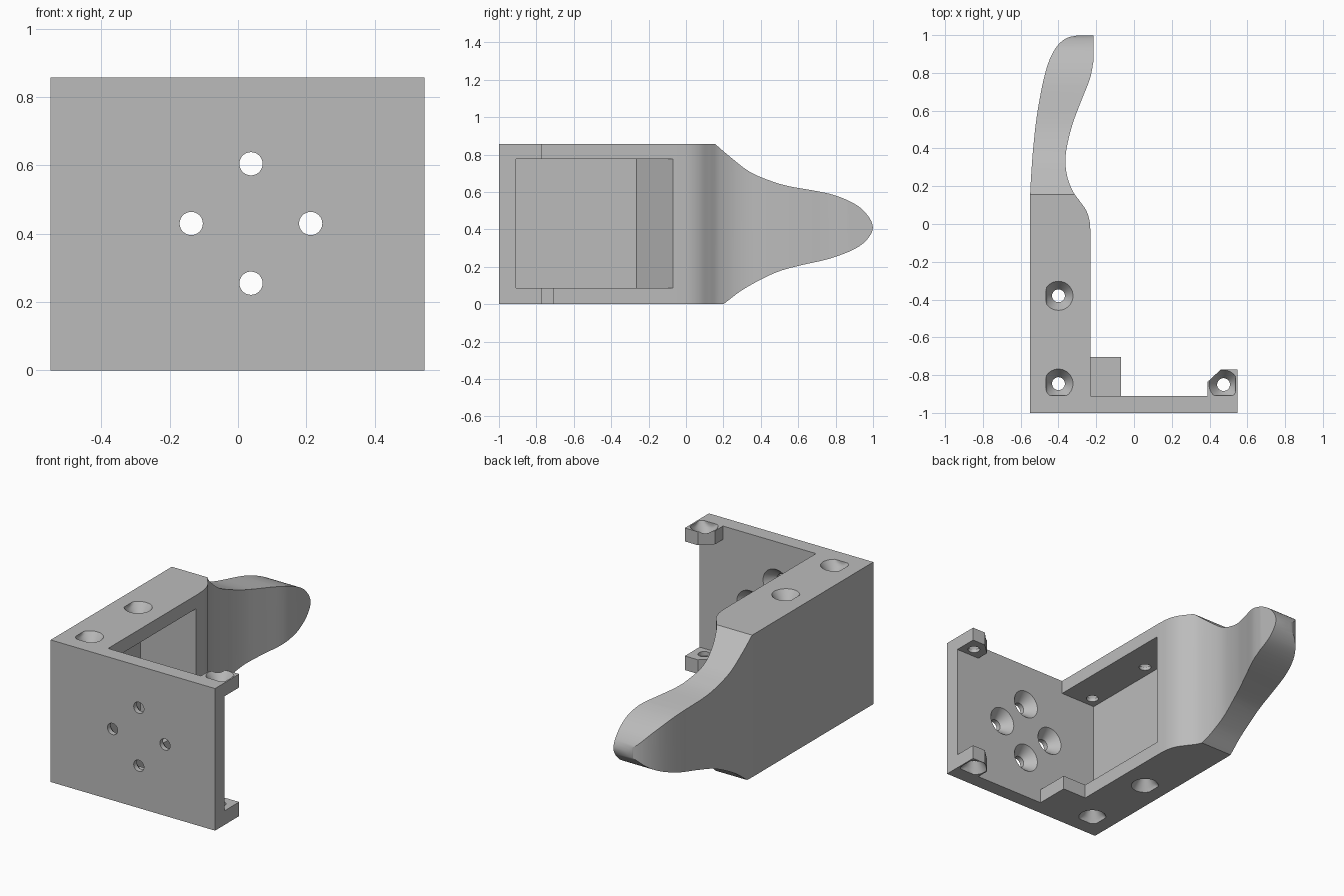
import bpy, bmesh, math
from mathutils import Vector

if "Cube" in bpy.data.objects:
    bpy.data.objects.remove(bpy.data.objects["Cube"], do_unlink=True)

H = 0.857            # overall height
FLANGE = 0.085       # flange and lug thickness

grey = bpy.data.materials.new("plain grey")
grey.use_nodes = True
grey.diffuse_color = (0.5, 0.5, 0.5, 1)
grey.node_tree.nodes["Principled BSDF"].inputs["Base Color"].default_value = (0.5, 0.5, 0.5, 1)


def spline(pts, steps=6):
    """Smooth curve through 2D points."""
    p = [Vector(q) for q in pts]
    p = [2 * p[0] - p[1]] + p + [2 * p[-1] - p[-2]]
    out = []
    for i in range(1, len(p) - 2):
        a, b, c, d = p[i - 1:i + 3]
        for s in range(steps):
            t = s / steps
            out.append(0.5 * (2 * b + (c - a) * t + (2 * a - 5 * b + 4 * c - d) * t * t
                              + (3 * b - a - 3 * c + d) * t ** 3))
    return [tuple(q) for q in out] + [tuple(pts[-1])]


def to_object(name, bm):
    bmesh.ops.recalc_face_normals(bm, faces=bm.faces)
    me = bpy.data.meshes.new(name)
    bm.to_mesh(me)
    bm.free()
    me.materials.append(grey)
    ob = bpy.data.objects.new(name, me)
    bpy.context.collection.objects.link(ob)
    return ob


def prism(name, outline, lo, hi, axis="z"):
    """Extrude an outline along z (points are x, y) or along x (points are y, z)."""
    bm = bmesh.new()
    put = (lambda p, h: (p[0], p[1], h)) if axis == "z" else (lambda p, h: (h, p[0], p[1]))
    face = bm.faces.new([bm.verts.new(put(p, lo)) for p in outline])
    ext = bmesh.ops.extrude_face_region(bm, geom=[face])
    step = Vector(put((0, 0), hi - lo))
    bmesh.ops.translate(bm, vec=step, verts=[v for v in ext["geom"] if isinstance(v, bmesh.types.BMVert)])
    return to_object(name, bm)


def lathe(bm, rings, place, n=40):
    """Closed turned solid from (depth, radius) rings; place maps (u, v, depth) to space."""
    loops = [[bm.verts.new(place(r * math.cos(2 * math.pi * k / n), r * math.sin(2 * math.pi * k / n), d))
              for k in range(n)] for d, r in rings]
    for a, b in zip(loops, loops[1:]):
        for k in range(n):
            bm.faces.new((a[k], a[(k + 1) % n], b[(k + 1) % n], b[k]))
    bm.faces.new(loops[0])
    bm.faces.new(loops[-1])


def boolean(ob, cutter, operation="DIFFERENCE"):
    m = ob.modifiers.new("cut", "BOOLEAN")
    m.operation, m.solver, m.object = operation, "EXACT", cutter
    bpy.context.view_layer.objects.active = ob
    bpy.ops.object.modifier_apply(modifier=m.name)
    cutter.hide_render = True


# Screw hole: cone from the outer face, then a straight bore
def screw_rings(wide, cone, through):
    rings = [(-0.02, wide)]
    rings += [(cone * i / 6, wide + (0.034 - wide) * i / 6) for i in range(7)]
    return rings + [(through, 0.034)]


def screw_cutter(centres, xlo=-9, xhi=9, ylo=-9):
    """Countersunk holes in the top and bottom flanges, kept clear of the walls."""
    bm = bmesh.new()
    for cx, cy in centres:
        for top in (True, False):
            def place(u, v, d):
                return (min(max(cx + u, xlo), xhi), max(cy + v, ylo), H - d if top else d)
            lathe(bm, screw_rings(0.077, 0.062, 0.12), place)
    return to_object("screw_cutter", bm)


# Bracket: front plate, side arm and curved handle in one outline
handle_outer = spline([(-0.55, 0.15), (-0.545, 0.25), (-0.532, 0.42), (-0.51, 0.60), (-0.47, 0.80),
                       (-0.425, 0.915), (-0.365, 0.98), (-0.29, 1.0)])
handle_inner = spline([(-0.215, 0.86), (-0.233, 0.77), (-0.28, 0.65), (-0.325, 0.53), (-0.355, 0.41),
                       (-0.363, 0.33), (-0.353, 0.25), (-0.325, 0.175), (-0.29, 0.125),
                       (-0.255, 0.075), (-0.236, 0.02), (-0.23, -0.05)])
bracket = prism("bracket", [(-0.55, -1)] + handle_outer + [(-0.215, 1.0)] + handle_inner
                + [(-0.23, -0.91), (0.547, -0.91), (0.547, -1)], 0, H)

# Taper of the handle seen from the side
taper = spline([(0.155, H), (0.233, 0.79), (0.34, 0.708), (0.45, 0.66), (0.553, 0.63), (0.767, 0.59),
                (0.90, 0.537), (0.97, 0.476), (0.999, 0.41), (0.97, 0.348), (0.90, 0.294),
                (0.767, 0.243), (0.607, 0.206), (0.473, 0.166), (0.313, 0.083), (0.2, 0)])
cutters = [prism("taper_cutter", [(-1.2, -0.1), (-1.2, 1.0), (0.0, 1.0)] + taper + [(0.07, -0.1)],
                 -0.8, 0.8, "x")]
boolean(bracket, cutters[0], "INTERSECT")

# Pocket in the arm with a slanted rear wall
cutters.append(prism("pocket_cutter", [(-0.465, -0.91), (-0.465, -0.265), (-0.23, -0.07), (-0.18, -0.07),
                                       (-0.18, -0.91)], FLANGE, H - 0.081))
boolean(bracket, cutters[-1])

# Screw holes of the arm
cutters.append(screw_cutter([(-0.4, -0.38), (-0.4, -0.845)], xlo=-0.465, ylo=-0.909))
boolean(bracket, cutters[-1])

# Four holes through the front plate, countersunk at the back
bm = bmesh.new()
for dx, dz in ((0.175, 0), (-0.175, 0), (0, 0.175), (0, -0.175)):
    lathe(bm, screw_rings(0.085, 0.06, 0.12),
          lambda u, v, d: (0.038 + dx + u, -0.91 - d, 0.43 + dz + v))
cutters.append(to_object("plate_cutter", bm))
boolean(bracket, cutters[-1])

# Corner lugs at top and bottom of the free edge
lug_outline = [(0.39, -0.91), (0.547, -0.91), (0.547, -0.77), (0.46, -0.77), (0.39, -0.835)]
cutters.append(screw_cutter([(0.474, -0.85)], xhi=0.538, ylo=-0.909))
parts = [bracket]
for name, lo, hi in (("lower_lug", 0, FLANGE), ("upper_lug", H - 0.081, H)):
    lug = prism(name, lug_outline, lo, hi)
    boolean(lug, cutters[-1])
    parts.append(lug)

# Small foot block on the lower flange
parts.append(prism("foot_block", [(-0.23, -0.91), (-0.07, -0.91), (-0.07, -0.705), (-0.23, -0.705)],
                   0, FLANGE))

for c in cutters:
    bpy.data.objects.remove(c, do_unlink=True)

# Smooth the curved surfaces, keep edges sharp
bpy.ops.object.select_all(action="DESELECT")
for ob in parts:
    ob.select_set(True)
bpy.context.view_layer.objects.active = bracket
bpy.ops.object.shade_smooth_by_angle(angle=math.radians(30))
